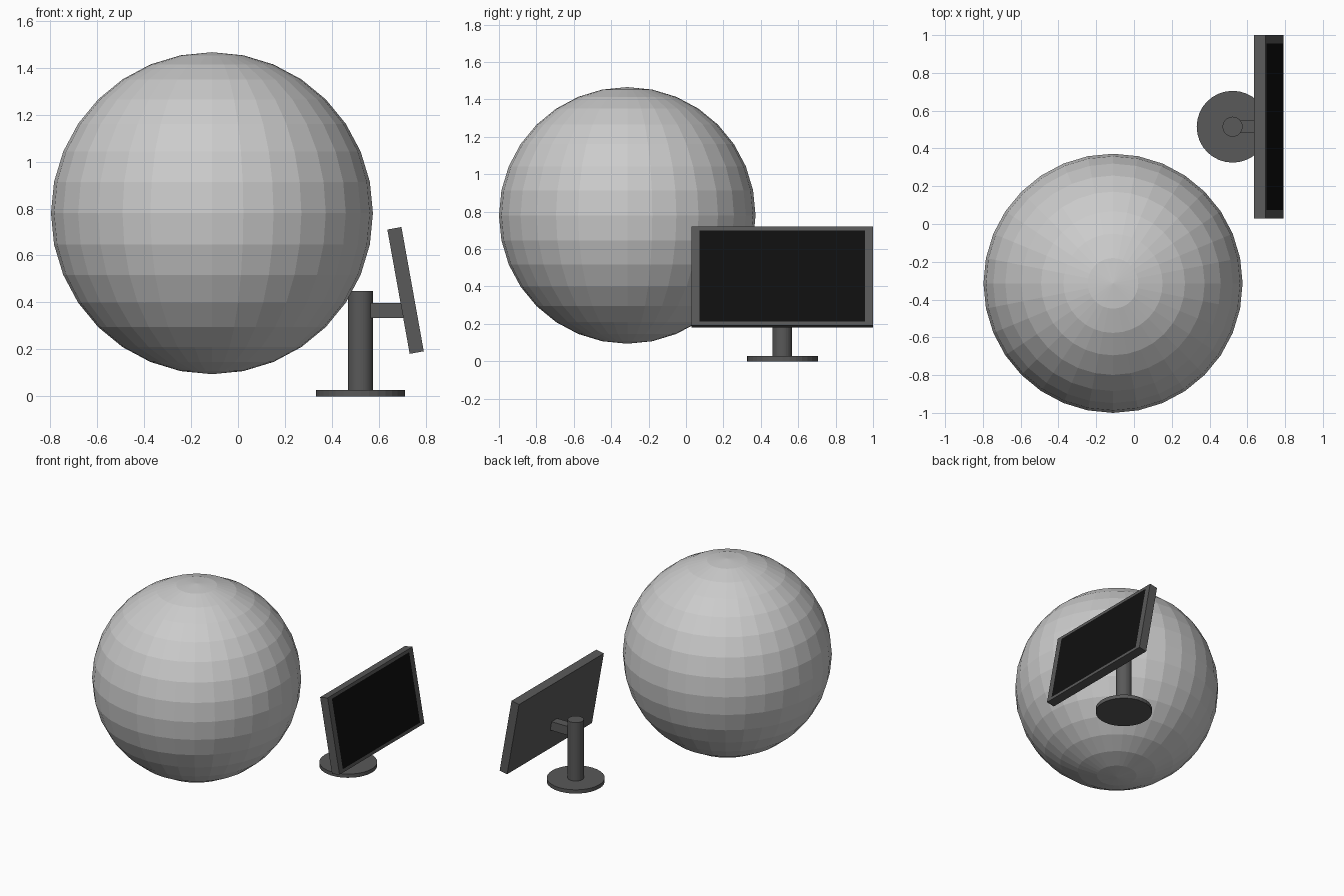
import bpy, bmesh, math
from mathutils import Matrix, Vector

if "Cube" in bpy.data.objects:
    bpy.data.objects.remove(bpy.data.objects["Cube"])


def material(name, value):
    m = bpy.data.materials.new(name)
    m.diffuse_color = (value, value, value, 1)
    m.use_nodes = True
    m.node_tree.nodes["Principled BSDF"].inputs["Base Color"].default_value = m.diffuse_color
    return m


GREY = material("light grey", 0.6)
DARK = material("dark grey", 0.1)
BLACK = material("screen black", 0.005)


def finish(name, bm, *mats):
    mesh = bpy.data.meshes.new(name)
    bm.to_mesh(mesh)
    bm.free()
    for m in mats:
        mesh.materials.append(m)
    ob = bpy.data.objects.new(name, mesh)
    bpy.context.collection.objects.link(ob)
    return ob


def cylinder(name, x, y, radius, z0, z1):
    bm = bmesh.new()
    bmesh.ops.create_cone(bm, cap_ends=True, segments=32, radius1=radius, radius2=radius,
                          depth=z1 - z0, matrix=Matrix.Translation((x, y, (z0 + z1) / 2)))
    return finish(name, bm, DARK)


def box(size, matrix):
    bm = bmesh.new()
    bmesh.ops.create_cube(bm, size=1, matrix=matrix @ Matrix.Diagonal((*size, 1)))
    return bm


# Large faceted ball
bm = bmesh.new()
bmesh.ops.create_uvsphere(bm, u_segments=32, v_segments=16, radius=0.686,
                          matrix=Matrix.Translation((-0.111, -0.314, 0.78)))
finish("ball", bm, GREY)

# Stand: base disc, post and arm reaching to the back of the display
SX, SY = 0.522, 0.515
cylinder("stand_base", SX, SY, 0.19, 0, 0.027)
cylinder("stand_post", SX, SY, 0.053, 0.02, 0.449)
finish("stand_arm", box((0.19, 0.064, 0.064), Matrix.Translation((0.617, SY, 0.366))), DARK)

# Display tilted back, with the screen cut into its +x face
tilt = Matrix.Translation((0.714, SY, 0.451)) @ Matrix.Rotation(math.radians(-10.2), 4, 'Y')
bm = box((0.061, 0.97, 0.538), Matrix.Identity(4))
bm.normal_update()
front = max(bm.faces, key=lambda f: f.normal.x)
bmesh.ops.inset_individual(bm, faces=[front], thickness=0.02, use_even_offset=True)
for v in front.verts:
    v.co.y = math.copysign(0.4415, v.co.y)
    v.co.z = math.copysign(0.247, v.co.z)
front.material_index = 1
bm.transform(tilt)
finish("display", bm, DARK, BLACK)
